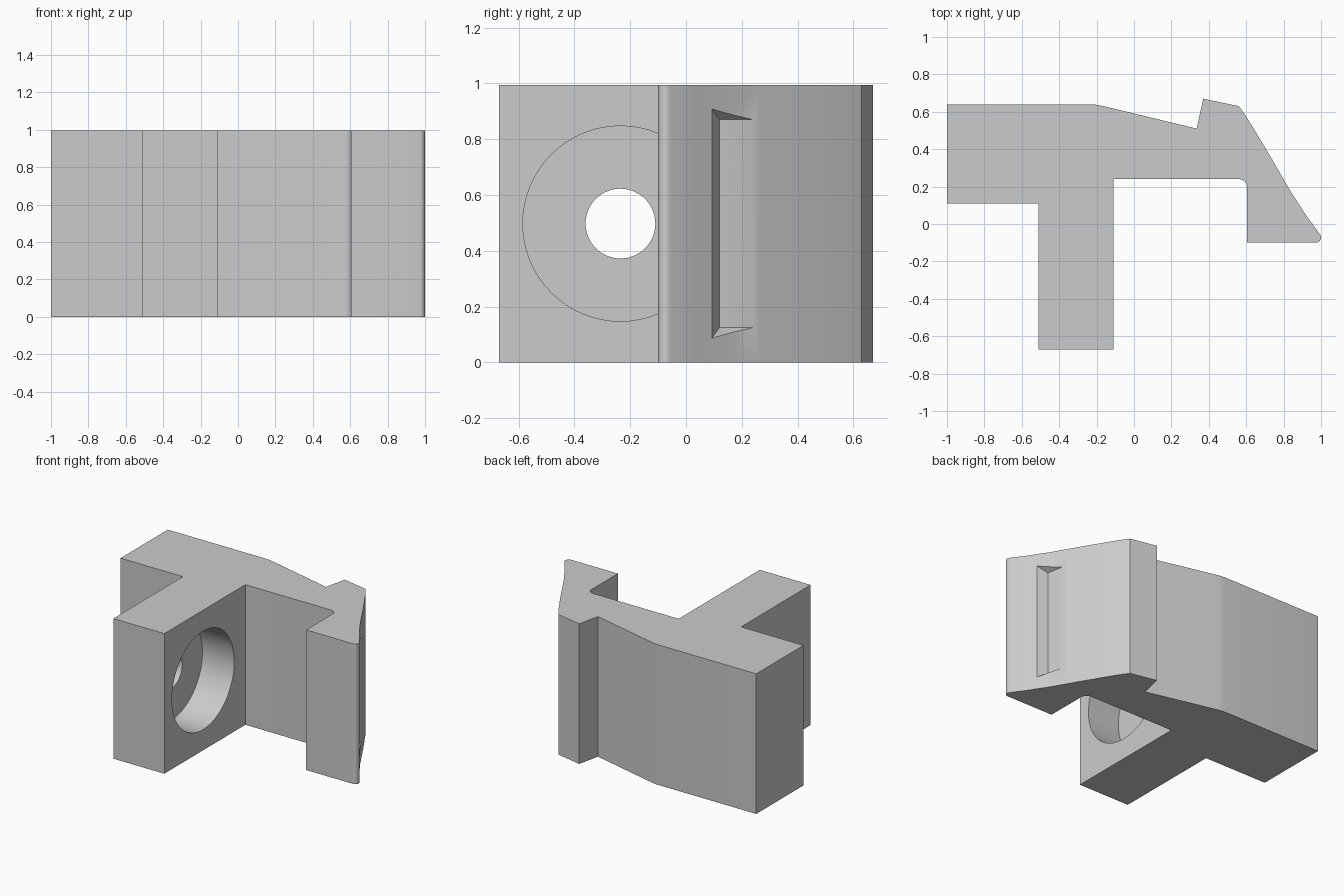
import bpy, bmesh, math
from mathutils import Matrix

if "Cube" in bpy.data.objects:
    bpy.data.objects.remove(bpy.data.objects["Cube"])

HEIGHT = 0.995

grey = bpy.data.materials.new("light grey")
grey.diffuse_color = (0.6, 0.6, 0.6, 1)
grey.use_nodes = True
grey.node_tree.nodes["Principled BSDF"].inputs["Base Color"].default_value = grey.diffuse_color


def arc(cx, cy, r, a0, a1, n=6):
    """Points along a circular corner, angles in degrees."""
    step = math.radians(a1 - a0) / n
    a = math.radians(a0)
    return [(cx + r * math.cos(a + i * step), cy + r * math.sin(a + i * step))
            for i in range(n + 1)]


def add_object(name, bm):
    bmesh.ops.recalc_face_normals(bm, faces=bm.faces)
    mesh = bpy.data.meshes.new(name)
    bm.to_mesh(mesh)
    bm.free()
    mesh.materials.append(grey)
    obj = bpy.data.objects.new(name, mesh)
    bpy.context.collection.objects.link(obj)
    return obj


def cut(target, cutter):
    cutter.hide_render = True
    cutter.hide_set(True)
    mod = target.modifiers.new(cutter.name, 'BOOLEAN')
    mod.operation = 'DIFFERENCE'
    mod.solver = 'EXACT'
    mod.object = cutter


def bore(name, radius, x0, x1):
    """Cylinder cutter along x through the stem."""
    bm = bmesh.new()
    place = Matrix.Translation(((x0 + x1) / 2, -0.235, HEIGHT / 2)) @ Matrix.Rotation(math.pi / 2, 4, 'Y')
    bmesh.ops.create_cone(bm, cap_ends=True, segments=64, radius1=radius,
                          radius2=radius, depth=x1 - x0, matrix=place)
    return add_object(name, bm)


# Clip body: arm, stem and hooked end as one extruded profile
profile = [(-1, 0.11), (-0.51, 0.11), (-0.51, -0.67), (-0.11, -0.67), (-0.11, 0.24)]
profile += arc(0.56, 0.195, 0.045, 90, 0)
profile += [(0.605, -0.1)]
profile += arc(0.972, -0.072, 0.028, -90, 30)
profile += [(0.925, 0.04), (0.84, 0.17), (0.785, 0.265), (0.73, 0.36),
            (0.67, 0.46), (0.60, 0.575), (0.56, 0.63), (0.37, 0.67), (0.335, 0.51),
            (-0.15, 0.627), (-0.185, 0.635), (-0.22, 0.64), (-1, 0.64)]
bm = bmesh.new()
base = bm.faces.new([bm.verts.new((x, y, 0)) for x, y in profile])
top = bmesh.ops.extrude_face_region(bm, geom=[base])
bmesh.ops.translate(bm, vec=(0, 0, HEIGHT),
                    verts=[g for g in top['geom'] if isinstance(g, bmesh.types.BMVert)])
body = add_object("clip_body", bm)

# Stepped hole in the stem
cut(body, bore("counterbore_cutter", 0.35, -0.36, 0.1))
cut(body, bore("through_hole_cutter", 0.125, -0.7, -0.2))

# Finger notch on the sloping outer face, with tapered ends
bm = bmesh.new()
for x, y, margin in [(0.82, 0.12, 0.125), (0.797, 0.25, 0.125),
                     (0.95, 0.07, 0.055), (0.95, 0.25, 0.055)]:
    for z in (margin, HEIGHT - margin):
        bm.verts.new((x, y, z))
bmesh.ops.convex_hull(bm, input=bm.verts)
cut(body, add_object("notch_cutter", bm))

# Apply the cuts, then smooth only the shallow curves
bpy.context.view_layer.objects.active = body
body.select_set(True)
for mod in list(body.modifiers):
    bpy.ops.object.modifier_apply(modifier=mod.name)
bpy.ops.object.shade_smooth_by_angle(angle=math.radians(25))
for obj in list(bpy.data.objects):
    if obj.name.endswith("_cutter"):
        bpy.data.objects.remove(obj)
